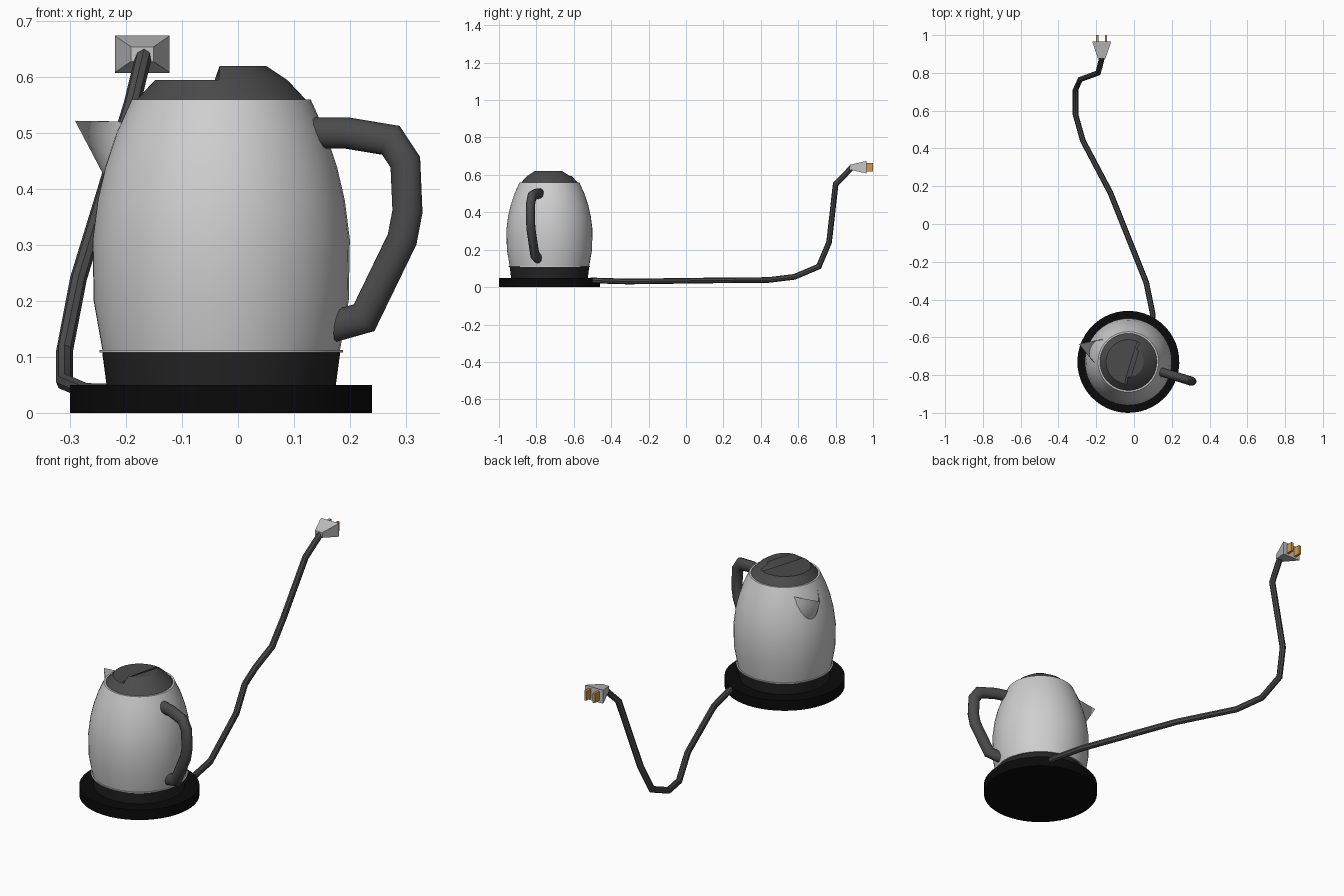
import bpy, bmesh, math
from mathutils import Vector, Matrix

if "Cube" in bpy.data.objects:
    bpy.data.objects.remove(bpy.data.objects["Cube"])

CENTRE = Vector((-0.03, -0.73, 0))
TURN = math.radians(-17)      # handle direction seen from the top


def material(name, rgb):
    m = bpy.data.materials.new(name)
    m.diffuse_color = (*rgb, 1)
    m.use_nodes = True
    m.node_tree.nodes["Principled BSDF"].inputs["Base Color"].default_value = m.diffuse_color
    return m


STEEL = material("brushed steel", (0.62, 0.62, 0.62))
GREY = material("dark grey plastic", (0.07, 0.07, 0.07))
FOOT = material("charcoal plastic", (0.018, 0.018, 0.018))
BLACK = material("black plastic", (0.003, 0.003, 0.003))
PLUG = material("light grey plastic", (0.55, 0.56, 0.55))
BRASS = material("brass", (0.62, 0.33, 0.08))


def finish(name, bm, mat, angle=None, kettle=False, turn=TURN, closed=True):
    if closed:
        bmesh.ops.recalc_face_normals(bm, faces=bm.faces)
    if kettle:
        bm.transform(Matrix.Translation(CENTRE) @ Matrix.Rotation(turn, 4, 'Z'))
    mesh = bpy.data.meshes.new(name)
    bm.to_mesh(mesh)
    bm.free()
    mesh.materials.append(mat)
    ob = bpy.data.objects.new(name, mesh)
    bpy.context.collection.objects.link(ob)
    if angle:
        bpy.ops.object.select_all(action='DESELECT')
        ob.select_set(True)
        bpy.context.view_layer.objects.active = ob
        bpy.ops.object.shade_smooth_by_angle(angle=math.radians(angle))
    return ob


def loft(bm, rings):
    """Skin a list of closed rings and cap both ends."""
    loops = [[bm.verts.new(p) for p in ring] for ring in rings]
    for a, b in zip(loops, loops[1:]):
        for i in range(len(a)):
            j = (i + 1) % len(a)
            bm.faces.new((a[i], a[j], b[j], b[i]))
    bm.faces.new(loops[0][::-1])
    bm.faces.new(loops[-1])


def lathe(profile, n=48):
    bm = bmesh.new()
    loft(bm, [[(r * math.cos(2 * math.pi * i / n), r * math.sin(2 * math.pi * i / n), z)
               for i in range(n)] for r, z in profile])
    return bm


def tube(path, side, half_a, half_b, n):
    """Sweep an ellipse; half_a lies along the side direction, mitred at bends."""
    pts = [Vector(p) for p in path]
    rings = []
    for k, p in enumerate(pts):
        d0 = (p - pts[max(k - 1, 0)]).normalized()
        d1 = (pts[min(k + 1, len(pts) - 1)] - p).normalized()
        t = (d0 + d1).normalized()
        a = (Vector(side) - t * t.dot(Vector(side))).normalized()
        b = t.cross(a)
        grow = 1 / max(0.75, t.dot(d1 if d1.length else d0))
        rings.append([p + a * half_a * math.cos(2 * math.pi * i / n)
                      + b * half_b * grow * math.sin(2 * math.pi * i / n) for i in range(n)])
    bm = bmesh.new()
    loft(bm, rings)
    return bm


# power base, foot and body
finish("power_base", lathe([(0.27, 0), (0.27, 0.05)]), BLACK, 35, True)
finish("kettle_foot", lathe([(0.205, 0.05), (0.213, 0.11)]), FOOT, 35, True)
finish("body_rim", lathe([(0.218, 0.108), (0.218, 0.112)]), STEEL, 35, True)
finish("kettle_body", lathe([(0.212, 0.11), (0.228, 0.2), (0.23, 0.31), (0.221, 0.38),
                             (0.207, 0.44), (0.187, 0.5), (0.16, 0.56)]), STEEL, 35, True)

# lid: dome pressed flat on the spout side, leaving a step for the thumb
lid = lathe([(0.153, 0.558), (0.118, 0.595), (0.08, 0.62)])
for x in (0.012, 0.036):
    bmesh.ops.bisect_plane(lid, geom=lid.verts[:] + lid.edges[:] + lid.faces[:],
                           plane_co=(x, 0, 0), plane_no=(1, 0, 0))
for v in lid.verts:
    if v.co.x < 0.02:
        v.co.z = min(v.co.z, 0.595)
finish("lid", lid, GREY, 25, True)

# spout: open half cone with a pointed lip
spout = bmesh.new()
tip = spout.verts.new((-0.278, 0, 0.522))
arc = [spout.verts.new((-0.16 - 0.045 * math.sin(a), 0.068 * math.cos(a), 0.52 - 0.125 * math.sin(a)))
       for a in [math.pi * i / 10 for i in range(11)]]
for p, q in zip(arc, arc[1:]):
    spout.faces.new((tip, p, q))
spout.normal_update()
if sum(f.normal.z for f in spout.faces) > 0:
    bmesh.ops.reverse_faces(spout, faces=spout.faces[:])
finish("spout", spout, STEEL, 50, True, math.radians(-20), closed=False)

# handle, drawn in the kettle's own turned plane
handle_path = [(0.155, 0, 0.5), (0.235, 0, 0.5), (0.317, 0, 0.487), (0.344, 0, 0.448),
               (0.348, 0, 0.36), (0.338, 0, 0.31), (0.267, 0, 0.17), (0.2, 0, 0.152)]
finish("handle", tube(handle_path, (0, 1, 0), 0.024, 0.028, 12), GREY, 40, True)

# cord
cord_path = [(0.09, -0.55, 0.035), (0.1, -0.48, 0.035), (0.065, -0.31, 0.03),
             (-0.125, 0.165, 0.036), (-0.27, 0.44, 0.038), (-0.31, 0.58, 0.055),
             (-0.31, 0.71, 0.11), (-0.285, 0.765, 0.24), (-0.19, 0.8, 0.55),
             (-0.167, 0.89, 0.643)]
finish("cord", tube(cord_path, (1, 0, 0), 0.015, 0.015, 8), GREY, 40)


# plug: flared block with two flat prongs
def rect(y, hx, hz):
    return [(-0.171 + sx * hx, y, 0.641 + sz * hz)
            for sx, sz in ((-1, -1), (1, -1), (1, 1), (-1, 1))]


plug = bmesh.new()
loft(plug, [rect(0.876, 0.02, 0.013), rect(0.95, 0.045, 0.03), rect(0.965, 0.049, 0.0335)])
finish("plug", plug, PLUG)
for side, x in (("left", -0.194), ("right", -0.148)):
    prong = bmesh.new()
    bmesh.ops.create_cube(prong, size=1, matrix=Matrix.Translation((x, 0.978, 0.641))
                          @ Matrix.Diagonal((0.012, 0.044, 0.046, 1)))
    finish("prong_" + side, prong, BRASS)
